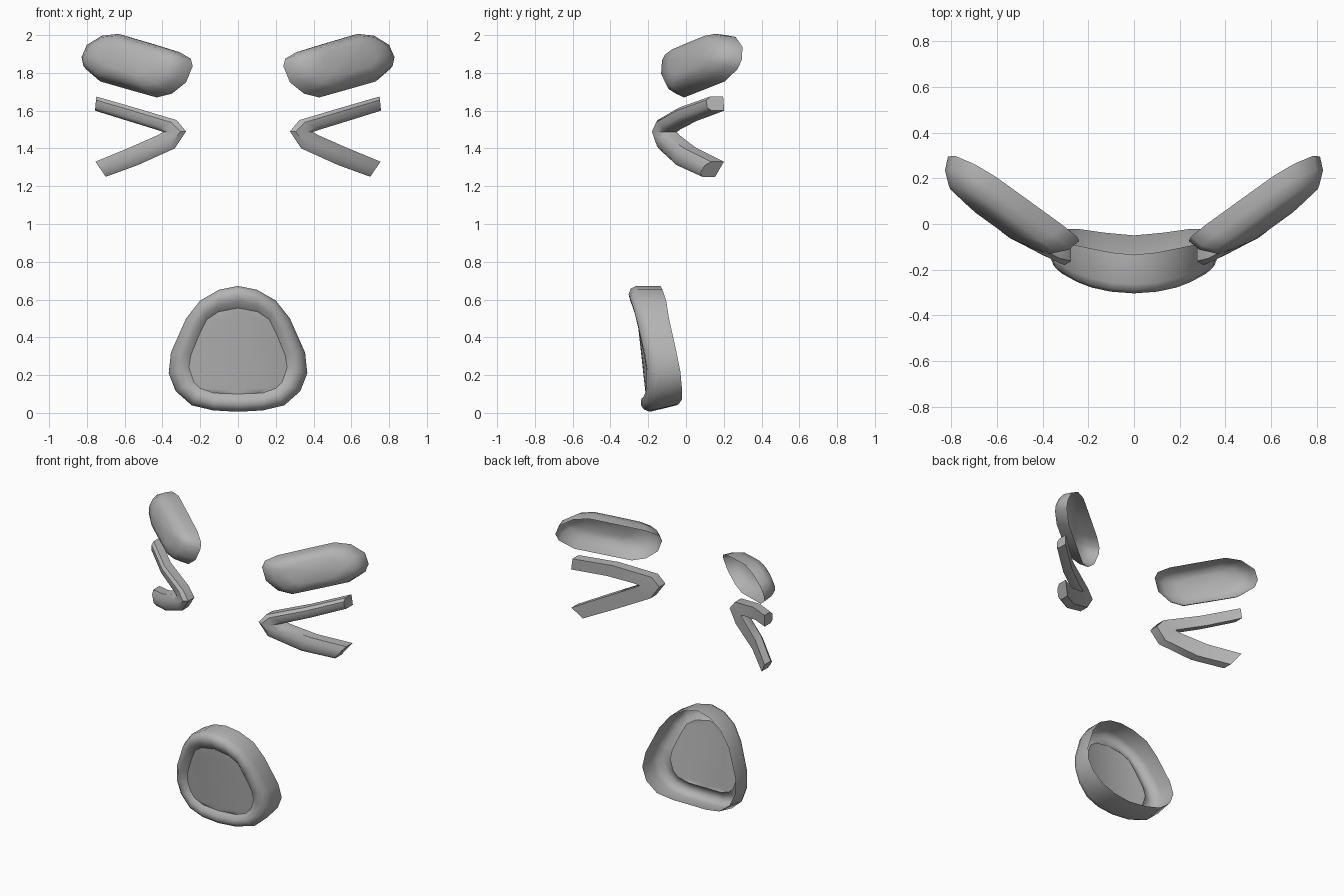
import bpy, bmesh, math
from mathutils import Vector

if "Cube" in bpy.data.objects:
    bpy.data.objects.remove(bpy.data.objects["Cube"])

grey = bpy.data.materials.new("grey")
grey.diffuse_color = (0.45, 0.45, 0.45, 1)
grey.use_nodes = True
grey.node_tree.nodes["Principled BSDF"].inputs["Base Color"].default_value = grey.diffuse_color


def loft(name, rings, cap_start=False, cap_end=False, closed=True, mirror=False, angle=50):
    """Skin a list of equal-length point rings; optionally flip across x."""
    bm = bmesh.new()
    s = -1 if mirror else 1
    rows = [[bm.verts.new((s * p[0], p[1], p[2])) for p in r] for r in rings]
    n = len(rows[0])
    for a, b in zip(rows, rows[1:]):
        for i in range(n if closed else n - 1):
            j = (i + 1) % n
            bm.faces.new((a[i], a[j], b[j], b[i]))
    if cap_start:
        bm.faces.new(rows[0])
    if cap_end:
        bm.faces.new(rows[-1])
    bmesh.ops.remove_doubles(bm, verts=bm.verts, dist=0.0005)
    bmesh.ops.recalc_face_normals(bm, faces=bm.faces)
    # front-most face must look forward
    front = min(bm.faces, key=lambda f: f.calc_center_median().y + f.normal.y * f.normal.y * -0.2)
    if front.normal.y > 0:
        bmesh.ops.reverse_faces(bm, faces=bm.faces)
    me = bpy.data.meshes.new(name)
    bm.to_mesh(me)
    bm.free()
    me.materials.append(grey)
    me.shade_smooth()
    me.set_sharp_from_angle(angle=math.radians(angle))
    ob = bpy.data.objects.new(name, me)
    bpy.context.collection.objects.link(ob)
    return ob


# Eyebrows: open-backed rounded shells on a slanted plane
brow_xz = [(.24, 1.835), (.25, 1.875), (.31, 1.91), (.46, 1.956), (.61, 2.0), (.70, 1.99),
           (.785, 1.938), (.815, 1.87), (.805, 1.82), (.73, 1.755), (.58, 1.712),
           (.43, 1.67), (.35, 1.69), (.275, 1.75)]
brow_rim = [Vector((x, .21 + .624 * (x - .61) + .326 * (z - 2), z)) for x, z in brow_xz]
brow_mid = sum(brow_rim, Vector()) / len(brow_rim)
brow_out = Vector((.624, -1, .326)).normalized()
brow_rings = [[brow_mid + (p - brow_mid) * s + brow_out * d for p in brow_rim]
              for s, d in ((1, 0), (.94, .06), (.8, .108), (.5, .13), (.02, .133))]

# Eyes: sideways V bars, (outer, inner) edge points along the bend
eye_edges = [((.75, 1.675), (.757, 1.60)), ((.55, 1.617), (.58, 1.545)),
             ((.325, 1.55), (.44, 1.502)), ((.275, 1.49), (.395, 1.487)),
             ((.335, 1.40), (.43, 1.468)), ((.53, 1.312), (.58, 1.402)),
             ((.70, 1.25), (.755, 1.33))]
eye_curve = [(.27, -.185), (.31, -.18), (.37, -.15), (.52, -.08), (.6, -.02), (.76, .115)]


def eye_front(x):
    for (x0, y0), (x1, y1) in zip(eye_curve, eye_curve[1:]):
        if x <= x1:
            return y0 + (y1 - y0) * (x - x0) / (x1 - x0)
    return eye_curve[-1][1]


eye_rings = []
for (ox, oz), (ix, iz) in eye_edges:
    ring = []
    for t, dy in ((0, .09), (0, .022), (.25, 0), (.75, 0), (1, .022), (1, .09)):
        x, z = ox + (ix - ox) * t, oz + (iz - oz) * t
        ring.append((x, eye_front(x) + dy, z))
    eye_rings.append(ring)

for side, flip in (("right", False), ("left", True)):
    loft(side + "_eyebrow", brow_rings, cap_end=True, mirror=flip, angle=60)
    loft(side + "_eye", eye_rings, True, True, mirror=flip, angle=45)

# Mouth: half outlines, outer (x, z, back y) and inner (x, z)
outer = [(0, .672, -.135), (.10, .652, -.125), (.20, .595, -.105), (.275, .50, -.09),
         (.355, .32, -.05), (.367, .21, -.03), (.33, .115, -.022), (.245, .04, -.022),
         (.13, .013, -.038), (0, .006, -.05)]
inner = [(0, .555), (.105, .535), (.165, .495), (.205, .415), (.25, .305), (.26, .24),
         (.235, .165), (.20, .13), (.13, .105), (0, .10)]


def mouth_front(x, z):
    return -.225 - .11 * z + .52 * x * x


def lip_section(o, i):
    """Points from the back rim over the rounded lip to the inner edge."""
    lift = .035 * max(0, 1 - o[1] / .3)
    pts = [(o[0] * .99, o[2], o[1] + lift)]
    for t, dy in ((0, .035), (.12, .005), (.38, -.01), (.7, -.004), (1, .022)):
        x, z = o[0] + (i[0] - o[0]) * t, o[1] + (i[1] - o[1]) * t
        pts.append((x, mouth_front(x, z) + dy, z))
    return pts


half = [lip_section(o, i) for o, i in zip(outer, inner)]
other = [[(-x, y, z) for x, y, z in s] for s in half[-2:0:-1]]
sections = half + other
loft("mouth_lip", [list(r) for r in zip(*sections)], angle=60)

# Curved plate filling the mouth opening
rows = []
for x, z in inner:
    cols = [x * (k / 5 - 1) for k in range(11)]
    rows.append([(c, mouth_front(c, z) + .022, z) for c in cols])
loft("mouth_inside", rows, closed=False, angle=60)
